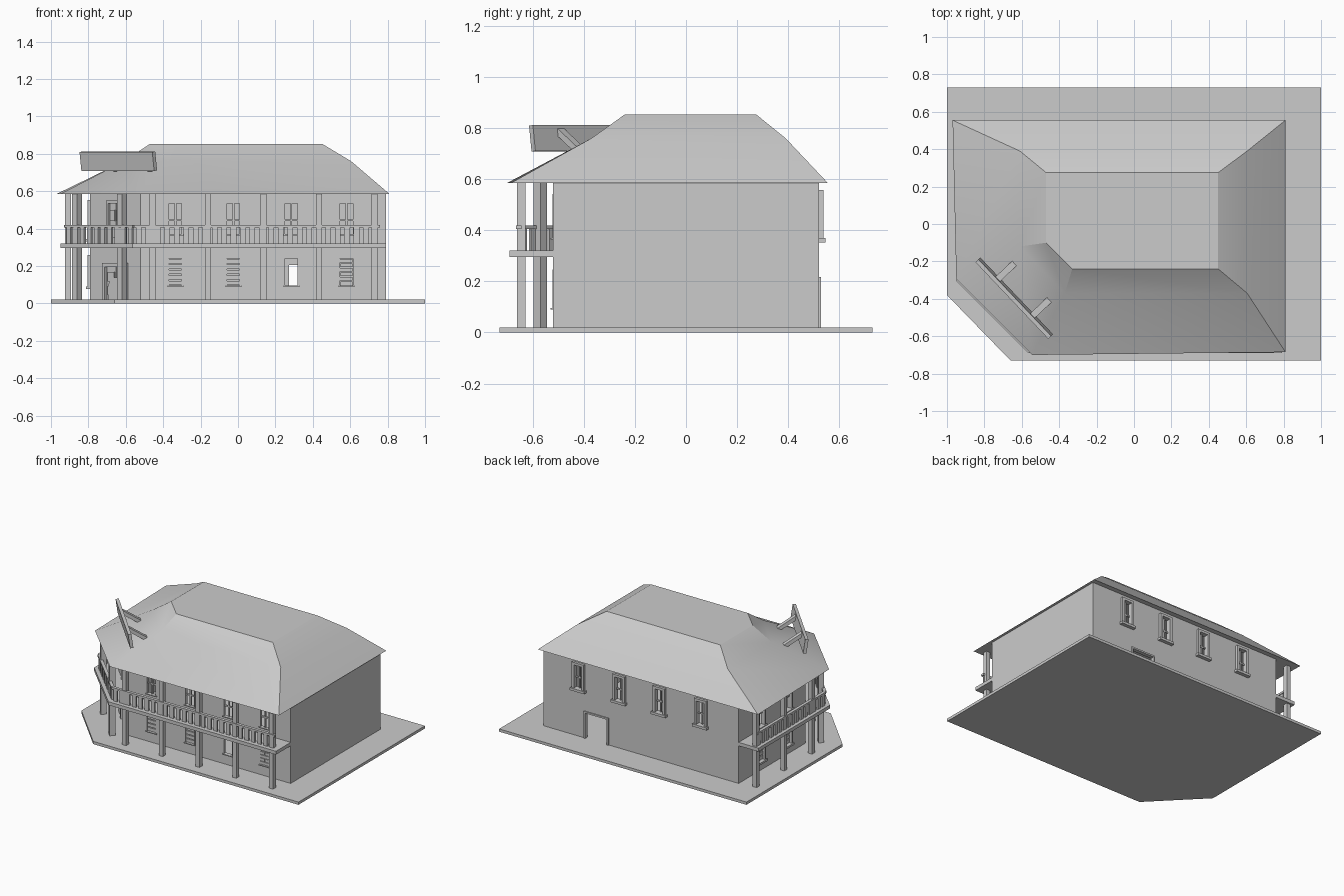
import bpy, bmesh, math
from mathutils import Matrix, Vector

if "Cube" in bpy.data.objects:
    bpy.data.objects.remove(bpy.data.objects["Cube"])


def finish(name, bm):
    bmesh.ops.recalc_face_normals(bm, faces=bm.faces)
    me = bpy.data.meshes.new(name)
    bm.to_mesh(me)
    bm.free()
    ob = bpy.data.objects.new(name, me)
    bpy.context.collection.objects.link(ob)
    return ob


def frame(x, y, z=0, deg=0):
    """Local frame: x runs along the wall, -y points outward."""
    return Matrix.Translation((x, y, z)) @ Matrix.Rotation(math.radians(deg), 4, 'Z')


def box(bm, c, s, M=Matrix()):
    bmesh.ops.create_cube(bm, size=1, matrix=M @ Matrix.Translation(c) @ Matrix.Diagonal((*s, 1)))


def loft(name, loops):
    """Closed solid through loops of equal point count."""
    bm = bmesh.new()
    rings = [[bm.verts.new((x, y, z)) for x, y in pts] for pts, z in loops]
    n = len(rings[0])
    for a, b in zip(rings, rings[1:]):
        for i in range(n):
            bm.faces.new((a[i], a[(i + 1) % n], b[(i + 1) % n], b[i]))
    bm.faces.new(rings[0])
    bm.faces.new(rings[-1])
    return finish(name, bm)


def prism(name, pts, z0, z1):
    return loft(name, [(pts, z0), (pts, z1)])


def cut(ob, cutter):
    m = ob.modifiers.new("cut", 'BOOLEAN')
    m.operation, m.solver, m.object = 'DIFFERENCE', 'EXACT', cutter
    bpy.context.view_layer.objects.active = ob
    bpy.ops.object.modifier_apply(modifier=m.name)
    bpy.data.objects.remove(cutter)


# Ground slab and balcony deck
prism("base_slab", [(-1, .73), (1, .73), (1, -.73), (-.66, -.73), (-1, -.38)], 0, .02)
prism("balcony_deck", [(-.95, .52), (-.78, .52), (-.78, -.25), (-.52, -.51), (.79, -.51),
                       (.79, -.69), (-.565, -.69), (-.95, -.305)], .295, .32)

# Hollow walls with one cut corner
walls = prism("walls", [(-.79, .52), (.79, .52), (.79, -.52), (-.52, -.52), (-.79, -.25)], .01, .587)
cut(walls, prism("inside", [(-.77, .50), (.77, .50), (.77, -.50), (-.51, -.50), (-.77, -.24)], .015, .7))

holes, trim, fill = bmesh.new(), bmesh.new(), bmesh.new()


def opening(M, w, z0, z1, out=.006, t=.012, style="", sill=True):
    """Cut a hole, add a surround and an optional infill."""
    h, zc = z1 - z0, (z0 + z1) / 2
    box(holes, (0, 0, zc), (w, .1, h), M)
    d, yc = out + .02, (.02 - out) / 2
    for s in (-1, 1):
        box(trim, (s * (w + t) / 2, yc, zc), (t, d, h), M)
    box(trim, (0, yc, z1 + t / 2), (w + 2 * t, d, t), M)
    if sill:
        box(trim, (0, yc - .004, z0 - t / 2), (w + 3 * t, d + .008, t), M)
    if style == "slats":
        for i in range(5):
            box(fill, (0, .008, z0 + h * (i + .5) / 5), (w, .01, h / 5 - .006), M)
    elif style == "boards":
        for i in range(6):
            for x, ww in (((-.25, .48), (.25, .48)) if i % 2 else ((0, .96),)):
                box(fill, (x * w, .006, z0 + h * (i + .5) / 6), (ww * w, .012, h / 6 - .004), M)
    elif style == "bars":
        box(fill, (0, .01, zc), (.01, .01, h), M)
        box(fill, (0, .01, z0 + h * .45), (w, .01, .01), M)
    elif style == "door":
        for s in (-1, 1):
            box(fill, (s * w / 4, .012, zc), (w / 2 - .004, .01, h), M)
            for k in (.28, .7):
                box(fill, (s * w / 4, .006, z0 + h * k), (w / 3, .01, h * .28), M)


# Front windows, two floors
for x, style in ((-.335, "slats"), (-.025, "slats"), (.285, ""), (.58, "boards")):
    opening(frame(x, -.52), .068, .095, .24, .002, .006, style)
    opening(frame(x, -.52), .068, .37, .535, .002, .006, "bars")
# Back windows and doorway
for x in (.5, .17, -.155, -.49):
    opening(frame(x, .52, 0, 180), .062, .37, .54, .018, .018, "bars")
opening(frame(.36, .52, 0, 180), .175, .02, .205, .008, .012, "", False)
# Left side windows
for y in (.27, -.04):
    opening(frame(-.79, y, 0, -90), .068, .09, .245, .014, .014, "slats")
    opening(frame(-.79, y, 0, -90), .068, .345, .54, .014, .014, "bars")
# Corner doors
corner = frame(-.655, -.385, 0, -45)
opening(corner, .15, .02, .195, .008, .02, "door", False)
opening(corner, .10, .32, .535, .008, .014, "door", False)

cut(walls, finish("openings", holes))
finish("window_and_door_surrounds", trim)
finish("window_and_door_infill", fill)

# Arched panel over the corner entrance
bm = bmesh.new()
pts = [Vector((.05 * math.cos(a), -.004, .09 + .05 * math.sin(a)))
       for a in [math.pi * i / 10 for i in range(11)]] + [Vector((-.05, -.004, .02)), Vector((.05, -.004, .02))]
f = bm.faces.new([bm.verts.new(corner @ p) for p in pts])
r = bmesh.ops.extrude_face_region(bm, geom=[f])
bmesh.ops.translate(bm, vec=(.008, .008, 0), verts=[v for v in r['geom'] if isinstance(v, bmesh.types.BMVert)])
finish("arched_entrance_panel", bm)

# Porch posts on both floors
bm = bmesh.new()
posts = [(.73 - .297 * i, -.645, 0) for i in range(5)] + \
        [(-.91, .49 - .32 * i, 0) for i in range(3)] + [(-.62, -.57, 45), (-.86, -.33, 45)]
for x, y, a in posts:
    s = .038 if a else .032
    box(bm, (0, 0, .158), (s, s, .284), frame(x, y, 0, a))
    box(bm, (0, 0, .455), (s, s, .275), frame(x, y, 0, a))
finish("porch_posts", bm)

# Balcony railing along three sides
bm = bmesh.new()
path = [Vector(p) for p in ((.76, -.655), (-.555, -.655), (-.92, -.29), (-.92, .5))]
for a, b in zip(path, path[1:]):
    L, m = (b - a).length, (a + b) / 2
    M = frame(m.x, m.y, 0, math.degrees(math.atan2(b.y - a.y, b.x - a.x)))
    box(bm, (0, 0, .412), (L, .022, .014), M)
    n = round(L / .05)
    for i in range(n):
        box(bm, (-L / 2 + L * (i + .5) / n, 0, .363), (.03, .012, .09), M)
finish("balcony_railing", bm)

# Two-pitch hipped roof with a cut corner
roof = loft("roof", [
    ([(-.97, .555), (.81, .555), (.81, -.685), (-.545, -.70), (-.95, -.295)], .585),
    ([(-.61, .39), (.605, .39), (.605, -.37), (-.37, -.37), (-.61, -.12)], .76),
    ([(-.47, .275), (.45, .275), (.45, -.24), (-.33, -.24), (-.47, -.10)], .853)])
bpy.ops.object.select_all(action='DESELECT')
roof.select_set(True)
bpy.context.view_layer.objects.active = roof
bpy.ops.object.shade_smooth_by_angle(angle=math.radians(22))

# Leaning board above the corner, held by two struts
bm = bmesh.new()
S = frame(-.64, -.397, .76, -46.5)
box(bm, (0, 0, 0), (.565, .022, .102), S @ Matrix.Rotation(math.radians(8), 4, 'X'))
finish("sign_board", bm)
bm = bmesh.new()
for x in (-.135, .135):
    a, b = S @ Vector((x, .0, .028)), S @ Vector((x, .135, -.06))
    T = Matrix.Translation((a + b) / 2) @ frame(0, 0, 0, -46.5) @ \
        Matrix.Rotation(math.atan2(-.088, .135), 4, 'X')
    box(bm, (0, 0, 0), (.035, (b - a).length, .025), T)
finish("sign_struts", bm)
